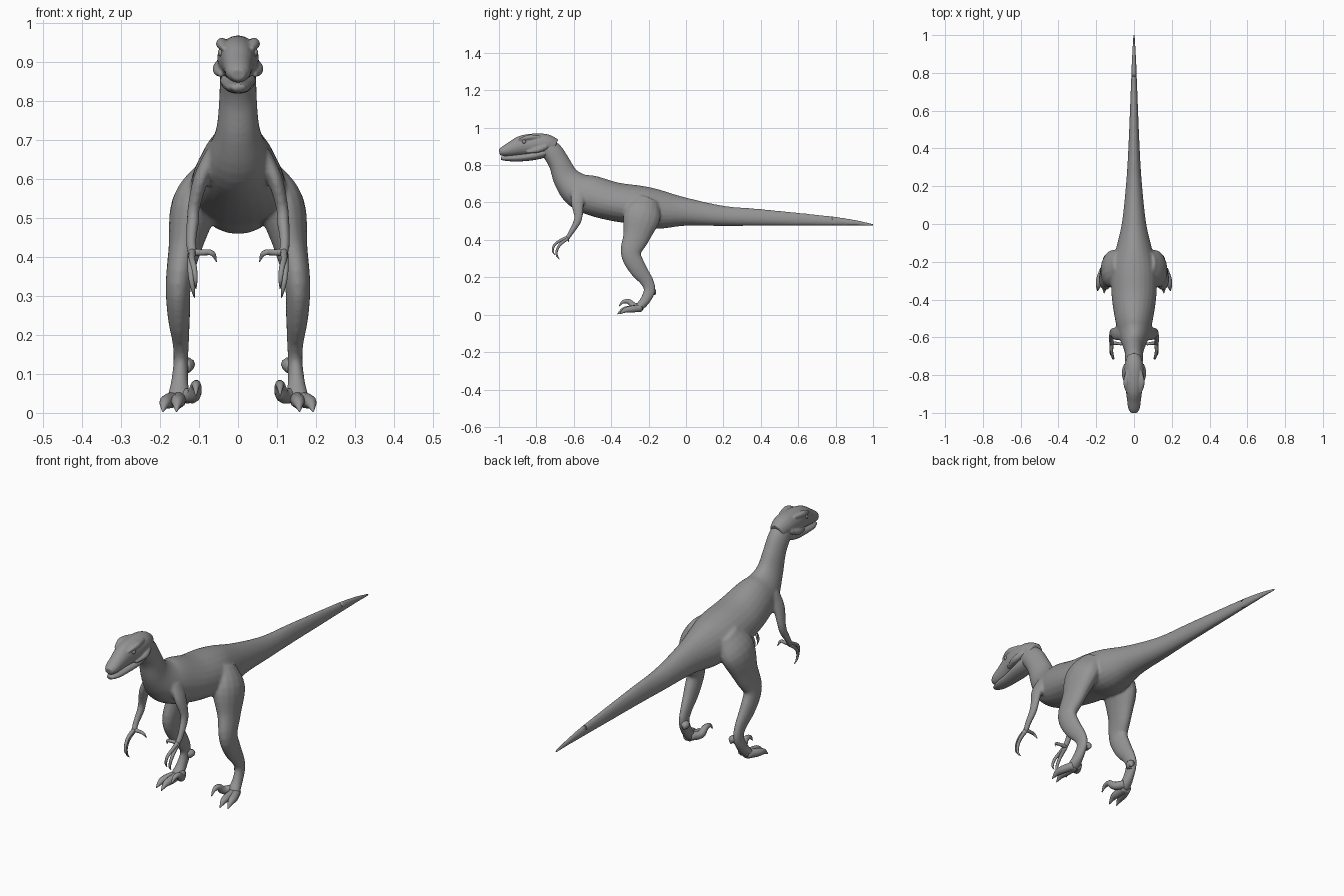
import bpy, bmesh, math
from mathutils import Vector

if "Cube" in bpy.data.objects:
    bpy.data.objects.remove(bpy.data.objects["Cube"])

GREY = (0.3, 0.3, 0.3, 1)
hide = bpy.data.materials.new("grey_hide")
hide.use_nodes = True
hide.diffuse_color = GREY
hide.node_tree.nodes["Principled BSDF"].inputs["Base Color"].default_value = GREY


def resample(points, steps):
    """Catmull-Rom curve through points of any dimension."""
    pts = [Vector(p) for p in points]
    pts = [pts[0] * 2 - pts[1]] + pts + [pts[-1] * 2 - pts[-2]]
    out = []
    for a, b, c, d in zip(pts, pts[1:], pts[2:], pts[3:]):
        for i in range(steps):
            t = i / steps
            out.append((b * 2 + (c - a) * t + (a * 2 - b * 5 + c * 4 - d) * t**2
                        + (b * 3 - a - c * 3 + d) * t**3) / 2)
    return out + [pts[-2]]


def loft(bm, points, sides=16, steps=4, side=1, taper=0.0):
    """Skin elliptical rings; each point is x, y, z, half width, half depth."""
    rows = resample(points, steps)
    centres = [Vector((r[0] * side, r[1], r[2])) for r in rows]
    rings = []
    for i, row in enumerate(rows):
        t = (centres[min(i + 1, len(rows) - 1)] - centres[max(i - 1, 0)]).normalized()
        lateral = Vector((1, 0, 0))
        lateral = (lateral - t * lateral.dot(t)).normalized()
        normal = lateral.cross(t)
        ring = []
        for k in range(sides):
            a = math.tau * k / sides
            w = row[3] * math.cos(a) * (1 + taper * math.sin(a))
            ring.append(bm.verts.new(centres[i] + lateral * w + normal * row[4] * math.sin(a)))
        rings.append(ring)
    faces = [rings[0], rings[-1]]
    for r, s in zip(rings, rings[1:]):
        faces += [(r[k], r[(k + 1) % sides], s[(k + 1) % sides], s[k]) for k in range(sides)]
    for f in faces:
        bm.faces.new(f)


def finish(name, bm):
    bmesh.ops.recalc_face_normals(bm, faces=bm.faces)
    for f in bm.faces:
        f.smooth = True
    mesh = bpy.data.meshes.new(name)
    bm.to_mesh(mesh)
    bm.free()
    mesh.materials.append(hide)
    obj = bpy.data.objects.new(name, mesh)
    bpy.context.collection.objects.link(obj)
    return obj


def blend(obj, voxel, rounds):
    """Fuse overlapping lofts into one soft skin."""
    m = obj.modifiers.new("fuse", "REMESH")
    m.mode, m.voxel_size, m.use_smooth_shade = "VOXEL", voxel, True
    s = obj.modifiers.new("soften", "SMOOTH")
    s.factor, s.iterations = 0.5, rounds


def slim(path, radii):
    """Add round radii to a path of x, y, z points."""
    return [(*p, r, r) for p, r in zip(path, radii)]


# Tail, torso and neck: y, z, half width, half height
spine = [(0.9, .49, .01, .014), (.8, .5, .014, .024), (.4, .52, .03, .045),
         (.2, .528, .043, .054), (0, .55, .065, .075), (-.15, .563, .1, .105),
         (-.25, .585, .12, .105), (-.38, .604, .118, .104), (-.5, .637, .1, .106),
         (-.58, .668, .08, .094), (-.64, .73, .056, .072), (-.677, .81, .048, .058),
         (-.715, .87, .047, .056), (-.76, .905, .045, .05)]
leg = [(.07, -.21, .61, .045, .07), (.112, -.235, .53, .06, .1), (.137, -.265, .42, .042, .073),
       (.153, -.295, .33, .033, .055), (.152, -.26, .25, .029, .048), (.147, -.21, .18, .021, .036),
       (.147, -.195, .13, .019, .032), (.15, -.22, .075, .023, .027), (.152, -.255, .035, .032, .022)]
arm = [(.065, -.57, .66, .022, .045), (.095, -.58, .6, .02, .036), (.113, -.575, .53, .016, .024),
       (.116, -.585, .49, .016, .02), (.12, -.615, .44, .013, .015), (.117, -.637, .405, .014, .012)]

bm = bmesh.new()
loft(bm, [(0, *p) for p in spine], sides=24, taper=.12)
for side in (1, -1):
    loft(bm, leg, side=side)
    loft(bm, arm, side=side)
blend(finish("body_skin", bm), .006, 8)

# Pointed end of the tail
bm = bmesh.new()
loft(bm, [(0, .78, .501, .014, .024), (0, .9, .492, .009, .014), (0, 1, .48, .003, .004)])
finish("tail_tip", bm)

# Skull with brow ridges and cheeks
bm = bmesh.new()
loft(bm, [(0, -.7, .895, .036, .045), (0, -.75, .912, .05, .054), (0, -.82, .91, .053, .058),
          (0, -.88, .904, .044, .053), (0, -.93, .888, .037, .04), (0, -.975, .874, .031, .027),
          (0, -.998, .868, .018, .016)], sides=20)
for side in (1, -1):
    loft(bm, slim([(.036, -.78, .95), (.042, -.84, .948), (.036, -.895, .935)],
                  (.008, .015, .005)), sides=10, side=side)
    loft(bm, slim([(.04, -.745, .9), (.05, -.79, .882), (.043, -.85, .868)],
                  (.014, .016, .006)), sides=10, side=side)
blend(finish("skull", bm), .004, 4)

# Lower jaw
bm = bmesh.new()
loft(bm, [(0, -.73, .875, .04, .026), (0, -.8, .853, .046, .024), (0, -.88, .84, .037, .02),
          (0, -.95, .836, .03, .015), (0, -.988, .836, .016, .009)])
finish("lower_jaw", bm)

# Low ridge between the shoulders
bm = bmesh.new()
loft(bm, slim([(0, -.5, .738), (0, -.54, .742), (0, -.58, .744)], (.002, .005, .002)), sides=8)
finish("shoulder_ridge", bm)

# Toes and fingers end in tapering hooked claws
toes = {
    "outer_toe": [(.16, -.24, .035), (.18, -.29, .03), (.188, -.325, .024), (.193, -.355, .004)],
    "middle_toe": [(.152, -.24, .035), (.154, -.3, .03), (.156, -.335, .025), (.158, -.366, .004)],
    "sickle_toe": [(.14, -.235, .045), (.115, -.275, .045), (.108, -.305, .07), (.108, -.338, .068),
                   (.108, -.358, .045)],
    "rear_spur": [(.14, -.195, .12), (.128, -.175, .122), (.126, -.165, .105)],
}
fingers = {
    "thumb": [(.117, -.63, .412), (.09, -.632, .412), (.066, -.635, .41), (.055, -.625, .388)],
    "long_finger": [(.118, -.63, .415), (.118, -.675, .395), (.112, -.705, .37), (.109, -.712, .34),
                    (.108, -.7, .318)],
    "short_finger": [(.119, -.63, .41), (.122, -.67, .378), (.12, -.69, .345), (.115, -.69, .315),
                     (.112, -.675, .296)],
}
for group, sizes in ((toes, (.02, .019, .014, .009, .002)), (fingers, (.01, .008, .007, .005, .001))):
    for name, path in group.items():
        radii = list(sizes[:len(path) - 1]) + [sizes[-1]]
        for label, side in (("left", 1), ("right", -1)):
            bm = bmesh.new()
            loft(bm, slim(path, radii), sides=10, side=side)
            finish(f"{label}_{name}", bm)

# Eyes and nostrils
for label, side in (("left", 1), ("right", -1)):
    for name, spot, size in (("eye", (.041, -.865, .925), .011), ("nostril", (.017, -.985, .882), .005)):
        bm = bmesh.new()
        bmesh.ops.create_uvsphere(bm, u_segments=12, v_segments=8, radius=size)
        bmesh.ops.translate(bm, verts=bm.verts, vec=(spot[0] * side, spot[1], spot[2]))
        finish(f"{label}_{name}", bm)
